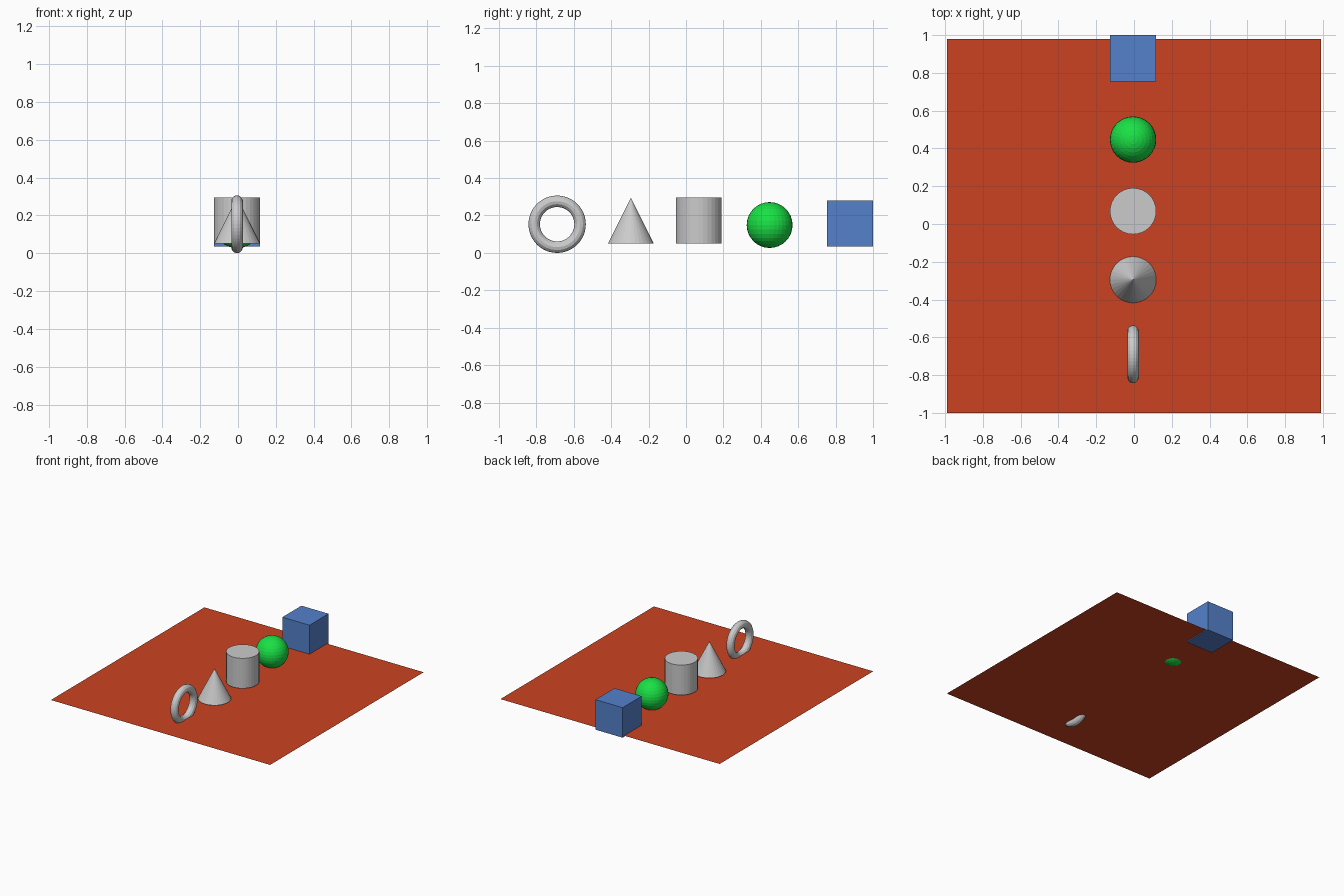
import bpy
from math import pi

if "Cube" in bpy.data.objects:
    bpy.data.objects.remove(bpy.data.objects["Cube"])

S = 0.1226      # common half-size of the solids
X = -0.005      # row of solids sits on this x
ops = bpy.ops.mesh


def finish(name, color=None):
    ob = bpy.context.object
    ob.name = name
    if color:
        mat = bpy.data.materials.new(name + "_colour")
        mat.diffuse_color = (*color, 1)
        mat.use_nodes = True
        mat.node_tree.nodes["Principled BSDF"].inputs["Base Color"].default_value = mat.diffuse_color
        ob.data.materials.append(mat)
    return ob


# Ground sheet, a single thin plane
ops.primitive_plane_add(size=1.98, location=(0, -0.01, 0.043))
finish("floor", (0.60, 0.055, 0.015))

# Row of solids from back to front
ops.primitive_cube_add(size=2 * S, location=(X, 1 - S, 0.157))
finish("cube", (0.09, 0.22, 0.60))

ops.primitive_uv_sphere_add(segments=32, ring_count=16, radius=S, location=(X, 0.447, 0.149))
finish("sphere", (0.01, 0.75, 0.06))

ops.primitive_cylinder_add(vertices=32, radius=S, depth=2 * S, location=(X, 0.068, 0.173))
finish("cylinder")

ops.primitive_cone_add(vertices=32, radius1=S, depth=2 * S, location=(X, -0.295, 0.173))
finish("cone")

# Upright ring facing sideways
ops.primitive_torus_add(major_segments=48, minor_segments=12, major_radius=S,
                        minor_radius=S / 4, location=(X, -0.689, 1.25 * S),
                        rotation=(0, pi / 2, 0))
finish("ring")
